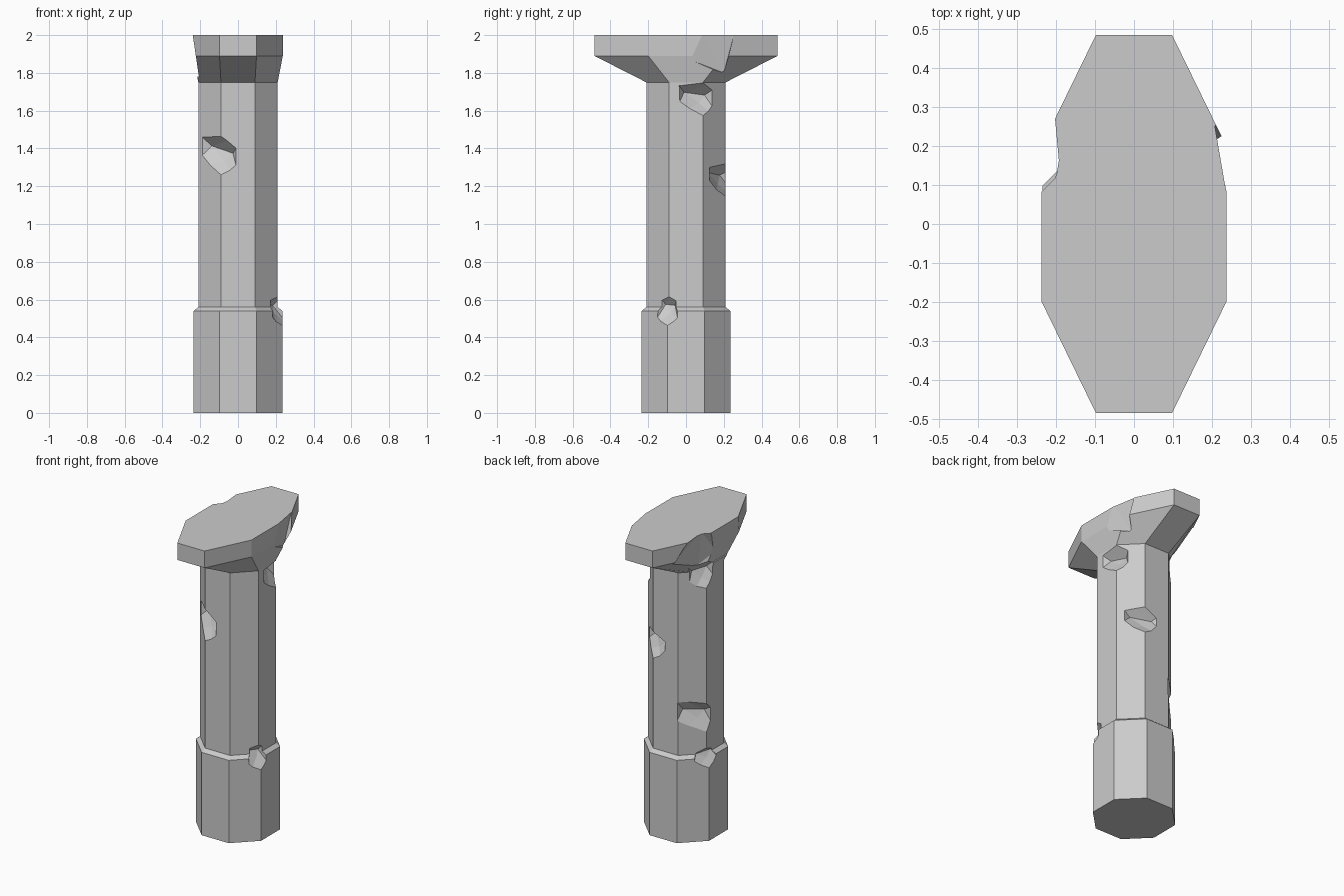
import bpy, bmesh, random
from math import sin, cos, radians
from mathutils import Vector

if "Cube" in bpy.data.objects:
    bpy.data.objects.remove(bpy.data.objects["Cube"])

random.seed(4)


def mesh_object(name, bm):
    bmesh.ops.recalc_face_normals(bm, faces=bm.faces)
    me = bpy.data.meshes.new(name)
    bm.to_mesh(me)
    bm.free()
    ob = bpy.data.objects.new(name, me)
    bpy.context.collection.objects.link(ob)
    return ob


def ring(bm, z, hx, fx, hy, fy):
    """Eight-sided section: half sizes hx, hy with half flats fx, fy."""
    pts = [(hx, -fy), (hx, fy), (fx, hy), (-fx, hy),
           (-hx, fy), (-hx, -fy), (-fx, -hy), (fx, -hy)]
    return [bm.verts.new((x, y, z)) for x, y in pts]


def hull(name, points):
    bm = bmesh.new()
    for p in points:
        bm.verts.new(p)
    res = bmesh.ops.convex_hull(bm, input=bm.verts)
    bmesh.ops.delete(bm, geom=list({v for v in res["geom_interior"] + res["geom_unused"]
                                    if isinstance(v, bmesh.types.BMVert)}), context='VERTS')
    return mesh_object(name, bm)


def carve(target, cutter):
    cutter.hide_render = True
    mod = target.modifiers.new("chip", 'BOOLEAN')
    mod.operation, mod.solver, mod.object = 'DIFFERENCE', 'EXACT', cutter
    bpy.context.view_layer.objects.active = target
    bpy.ops.object.modifier_apply(modifier=mod.name)
    bpy.data.objects.remove(cutter)


def notch(angle, radius, zlo, zhi, half_w, depth, tilt=0.0):
    """Jagged wedge: steep roof, long sloping floor, tapered ends."""
    a = radians(angle)
    n, t = Vector((cos(a), sin(a), 0)), Vector((-sin(a), cos(a), 0))
    zc = zlo + (zhi - zlo) * 0.62

    def at(out, side, z):
        j = random.uniform(-0.008, 0.008)
        return n * out + t * (side + j) + Vector((0, 0, z + side * tilt + j))
    deep = radius - depth
    pts = [at(deep, s * half_w * 0.5, zc) for s in (-1, 1)]
    pts.append(at(deep + depth * 0.35, half_w * 0.15, zc - (zc - zlo) * 0.55))
    for s in (-1, 1):
        for z in (zlo, zhi):
            pts.append(at(radius + depth, s * half_w * 1.5, zc + (z - zc) * 2))
    return hull("chip_cutter", pts)


# Pillar: plinth, sloped shoulder, shaft, flared long capital
bm = bmesh.new()
sections = [(0.00, 0.235, 0.098, 0.235, 0.098),
            (0.54, 0.235, 0.098, 0.235, 0.098),
            (0.56, 0.210, 0.090, 0.210, 0.090),
            (1.75, 0.210, 0.090, 0.210, 0.090),
            (1.89, 0.237, 0.098, 0.485, 0.200),
            (2.00, 0.237, 0.098, 0.485, 0.200)]
rings = [ring(bm, *s) for s in sections]
for lo, hi in zip(rings, rings[1:]):
    for i in range(8):
        k = (i + 1) % 8
        bm.faces.new((lo[i], lo[k], hi[k], hi[i]))
bm.faces.new(rings[0])
bm.faces.new(rings[-1])
pillar = mesh_object("stone_pillar", bm)

# Chips on the shaft and shoulder
for args in [(240, 0.215, 1.30, 1.46, 0.13, 0.06, -0.28),   # front left
             (62, 0.215, 1.18, 1.31, 0.13, 0.05, -0.10),    # back right
             (140, 0.212, 0.74, 0.89, 0.12, 0.045, -0.25),  # back left
             (15, 0.215, 1.60, 1.74, 0.11, 0.055, -0.15),   # under capital, right
             (335, 0.235, 0.50, 0.62, 0.06, 0.045, 0.0),    # shoulder, right
             (155, 0.240, 0.50, 0.60, 0.09, 0.040, 0.0),    # shoulder, left
             (152, 0.220, 1.66, 1.80, 0.10, 0.050, 0.15)]:  # under capital, left
    carve(pillar, notch(*args))

# Worn left side of the capital
carve(pillar, hull("wear_cutter", [(x, y, z) for y in (-0.27, 0.3)
                                   for x, z in ((-0.238, 1.99), (-0.207, 1.78),
                                                (-0.4, 1.78), (-0.4, 1.99))]))
# Gouge in the left rim
carve(pillar, hull("gouge_cutter", [(-0.24, 0.09, 2.02), (-0.20, 0.13, 2.02), (-0.212, 0.26, 2.02),
                                    (-0.40, 0.15, 2.02), (-0.23, 0.02, 1.86), (-0.18, 0.13, 1.80),
                                    (-0.15, 0.36, 1.88), (-0.40, 0.20, 1.75), (-0.20, 0.15, 1.70)]))
# Broken right rim corner
carve(pillar, hull("rim_cutter", [(0.238, 0.09, 2.02), (0.209, 0.258, 2.02), (0.40, 0.25, 2.02),
                                  (0.238, 0.02, 1.87), (0.19, 0.20, 1.80), (0.40, 0.2, 1.75)]))
